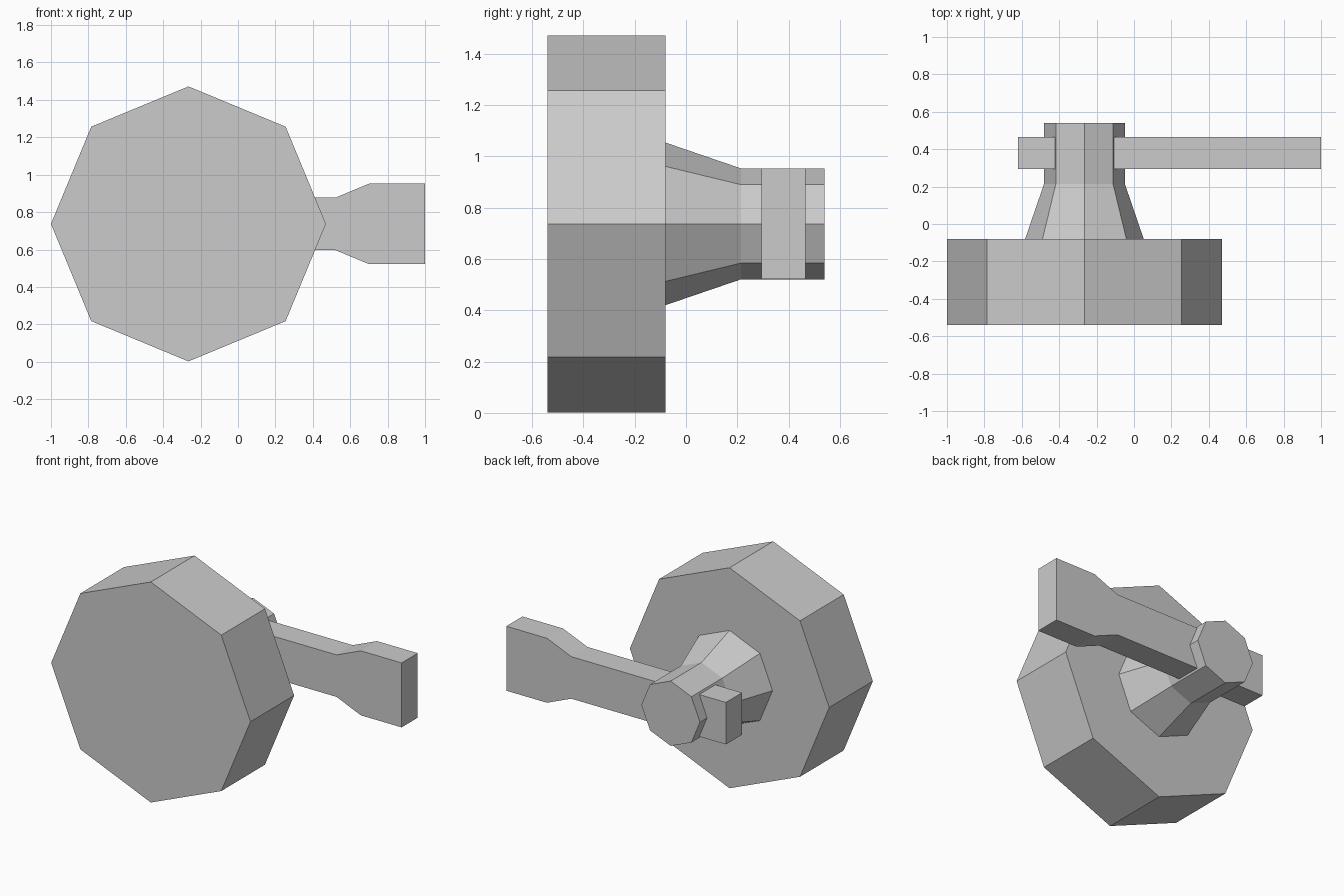
import bpy
import bmesh
from math import cos, sin, pi
from mathutils import Vector

cube = bpy.data.objects.get("Cube")
if cube:
    bpy.data.objects.remove(cube, do_unlink=True)

grey = bpy.data.materials.new("light grey")
grey.use_nodes = True
colour = (0.6, 0.6, 0.6, 1)
grey.diffuse_color = colour
grey.node_tree.nodes["Principled BSDF"].inputs["Base Color"].default_value = colour

AXIS = Vector((-0.265, 0, 0.737))


def octagon(radius, y):
    """Ring of eight points around the spindle axis, one point at the top."""
    return [AXIS + Vector((radius * sin(i * pi / 4), y, radius * cos(i * pi / 4)))
            for i in range(8)]


def loft(name, rings):
    """Solid with flat faces through a row of matching rings, capped at both ends."""
    bm = bmesh.new()
    loops = [[bm.verts.new(p) for p in ring] for ring in rings]
    n = len(loops[0])
    for a, b in zip(loops, loops[1:]):
        for i in range(n):
            j = (i + 1) % n
            bm.faces.new((a[i], a[j], b[j], b[i]))
    bm.faces.new(loops[0])
    bm.faces.new(loops[-1])
    bmesh.ops.recalc_face_normals(bm, faces=bm.faces)
    mesh = bpy.data.meshes.new(name)
    bm.to_mesh(mesh)
    bm.free()
    mesh.materials.append(grey)
    obj = bpy.data.objects.new(name, mesh)
    bpy.context.collection.objects.link(obj)
    return obj


# Wide round plate at the front
loft("base_plate", [octagon(0.735, -0.54), octagon(0.735, -0.08)])

# Tapered neck ending in a straight spindle
loft("spindle", [octagon(0.317, -0.08), octagon(0.216, 0.215), octagon(0.216, 0.54)])

# Lever through the spindle, flaring to a taller grip: (x, half height)
profile = [(-0.62, 0.14), (0.52, 0.14), (0.7, 0.215), (1.0, 0.215)]
outline = [(x, AXIS.z + h) for x, h in profile]
outline += [(x, AXIS.z - h) for x, h in reversed(profile)]
loft("lever", [[Vector((x, y, z)) for x, z in outline] for y in (0.295, 0.465)])
